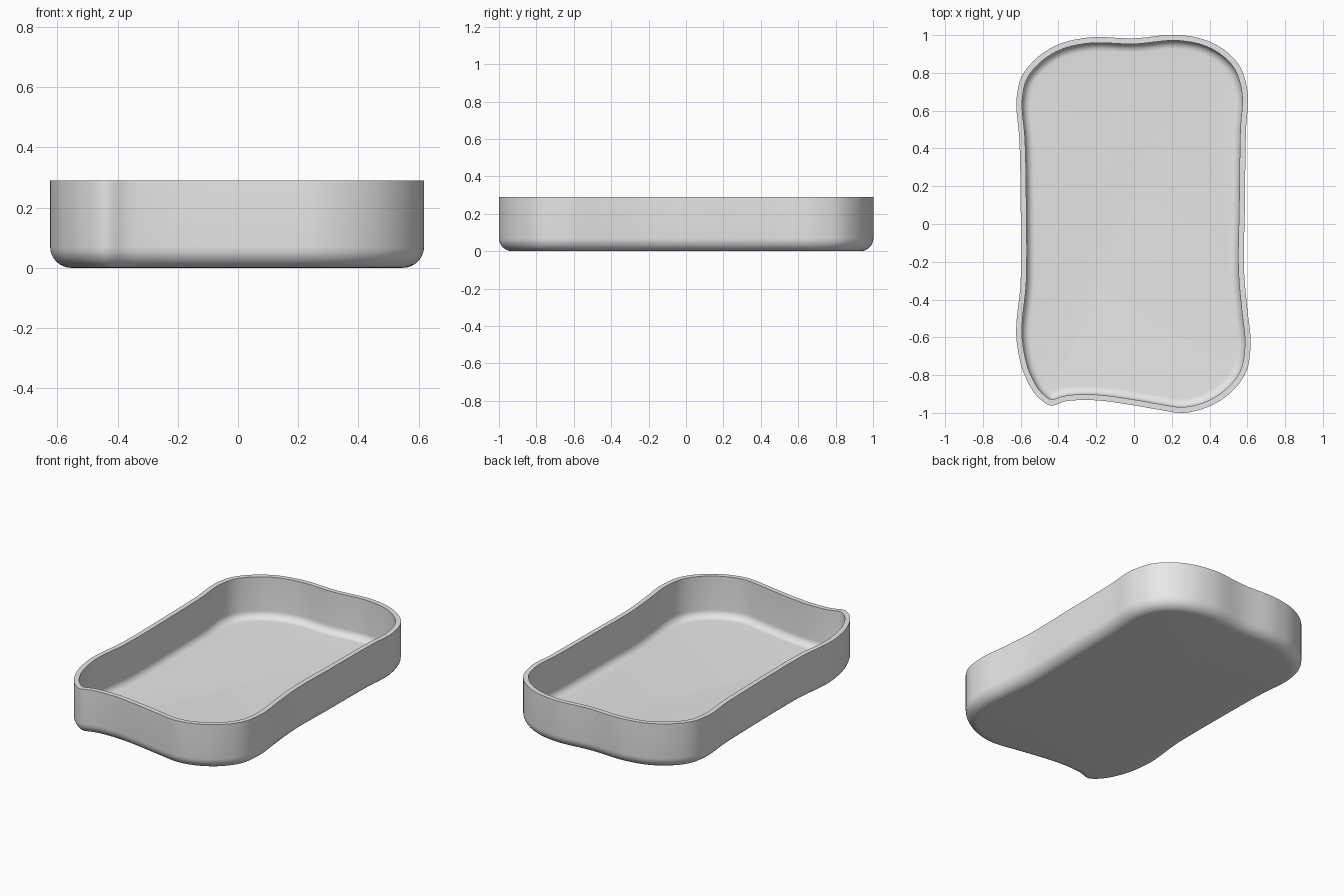
import bpy, bmesh, math
from mathutils import Vector

cube = bpy.data.objects.get("Cube")
if cube:
    bpy.data.objects.remove(cube, do_unlink=True)

HEIGHT, WALL, FLOOR, RADIUS = 0.29, 0.03, 0.03, 0.07
COUNT = 260          # points around the outline
ARC = 8              # steps in each rounded edge

# Outline of the tray, clockwise seen from above, with a small pouring lip
OUTLINE = [Vector(p) for p in (
    (-.62, .68), (-.6, .77), (-.525, .87), (-.395, .953), (-.26, .985), (0, .983),
    (.25, 1), (.37, .977), (.48, .92), (.56, .835), (.6, .71), (.593, .5),
    (.587, .1), (.585, -.29), (.6, -.45), (.617, -.65), (.595, -.78), (.515, -.89),
    (.4, -.965), (.26, -1), (.13, -.983), (0, -.96), (-.26, -.932), (-.37, -.94),
    (-.44, -.962), (-.5, -.925), (-.575, -.81), (-.62, -.63), (-.6, -.3),
    (-.6, .1), (-.607, .45))]


def smooth_closed(pts, count):
    """Closed spline through the points, resampled at even spacing."""
    n = len(pts)
    chord = [(pts[(i + 1) % n] - pts[i]).length for i in range(n)]
    tangent = []
    for i in range(n):
        a, b = chord[i - 1], chord[i]
        before = (pts[i] - pts[i - 1]) / a
        after = (pts[(i + 1) % n] - pts[i]) / b
        tangent.append((before * b + after * a) / (a + b))
    dense = []
    for i in range(n):
        j, c = (i + 1) % n, chord[i]
        for k in range(20):
            t = k / 20
            s = 1 - t
            dense.append(pts[i] * (s * s * (1 + 2 * t)) + pts[j] * (t * t * (3 - 2 * t))
                         + tangent[i] * (c * t * s * s) - tangent[j] * (c * t * t * s))
    dense.append(dense[0])
    total = sum((b - a).length for a, b in zip(dense, dense[1:]))
    result, walked, target = [], 0, 0
    for a, b in zip(dense, dense[1:]):
        seg = (b - a).length
        while len(result) < count and target <= walked + seg:
            result.append(a.lerp(b, (target - walked) / seg))
            target += total / count
        walked += seg
    return result


def inset(pts, distance):
    """Move the outline inward in small steps, easing tight corners."""
    steps = math.ceil(distance / 0.005 - 1e-6)
    n = len(pts)
    for _ in range(steps):
        moved = []
        for i in range(n):
            t = (pts[(i + 1) % n] - pts[i - 1]).normalized()
            moved.append(pts[i] + Vector((t.y, -t.x)) * (distance / steps))
        pts = [moved[i].lerp((moved[i - 1] + moved[(i + 1) % n]) / 2, 0.1)
               for i in range(n)]
    return pts


# Cross-section as (inset, height): outside, rim, inside, floor
angles = [math.pi / 2 * k / ARC for k in range(ARC + 1)]
section = [(RADIUS * (1 - math.sin(a)), RADIUS * (1 - math.cos(a))) for a in angles]
section += [(0, HEIGHT), (WALL, HEIGHT)]
inner = RADIUS - WALL + 0.005
section += [(WALL + inner * (1 - math.cos(a)), FLOOR + inner * (1 - math.sin(a)))
            for a in angles]

# Tray shell
outline = smooth_closed(OUTLINE, COUNT)
bm = bmesh.new()
rings = [[bm.verts.new((p.x, p.y, z)) for p in inset(outline, d)] for d, z in section]
for low, high in zip(rings, rings[1:]):
    for i in range(COUNT):
        j = (i + 1) % COUNT
        bm.faces.new((low[i], low[j], high[j], high[i]))
bm.faces.new(rings[0])
bm.faces.new(rings[-1])
bmesh.ops.recalc_face_normals(bm, faces=bm.faces)
mesh = bpy.data.meshes.new("tray")
bm.to_mesh(mesh)
bm.free()
tray = bpy.data.objects.new("tray", mesh)
bpy.context.collection.objects.link(tray)

# Plain grey material
grey = bpy.data.materials.new("light grey")
grey.use_nodes = True
grey.diffuse_color = (0.8, 0.8, 0.8, 1)
grey.node_tree.nodes["Principled BSDF"].inputs["Base Color"].default_value = (0.8, 0.8, 0.8, 1)
mesh.materials.append(grey)

# Smooth walls with crisp rim edges
bpy.ops.object.select_all(action="DESELECT")
tray.select_set(True)
bpy.context.view_layer.objects.active = tray
bpy.ops.object.shade_smooth_by_angle(angle=math.radians(35))
